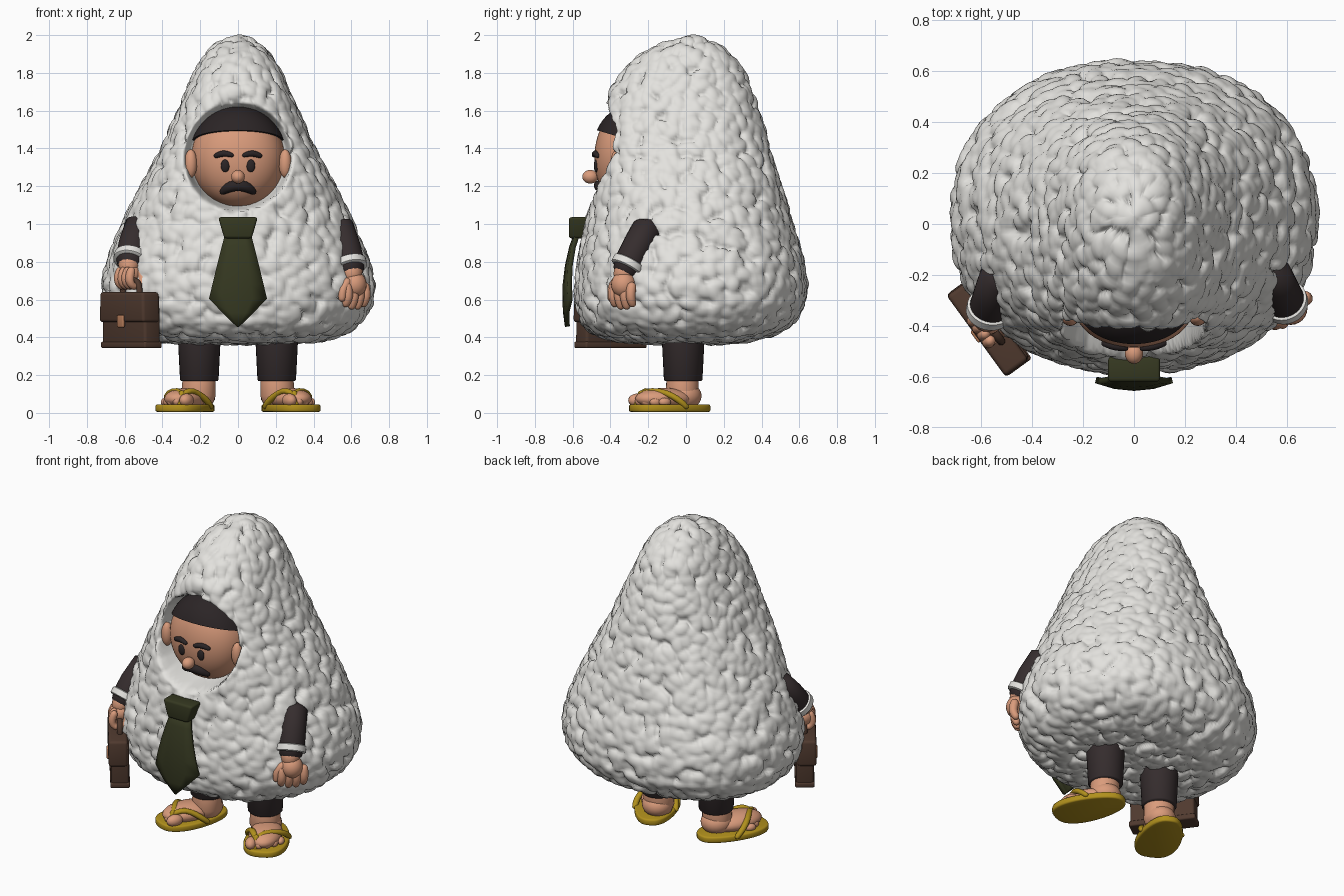
import bpy, bmesh, math, random
from mathutils import Vector, Matrix, kdtree

if "Cube" in bpy.data.objects:
    bpy.data.objects.remove(bpy.data.objects["Cube"])
random.seed(4)

def material(name, r, g, b):
    m = bpy.data.materials.new(name)
    m.diffuse_color = (r, g, b, 1)
    m.use_nodes = True
    m.node_tree.nodes["Principled BSDF"].inputs["Base Color"].default_value = m.diffuse_color
    return m

WHITE = material("rice_white", .77, .76, .73)
SKIN = material("skin", .70, .33, .20)
SUIT = material("suit_charcoal", .036, .026, .027)
HAIR = material("hair_black", .024, .018, .019)
TIE = material("tie_olive", .036, .040, .015)
LEATHER = material("leather_brown", .08, .042, .028)
CLASP = material("clasp_tan", .46, .20, .10)
SANDAL = material("sandal_yellow", .44, .28, .012)

def add(name, bm, mat, M=None, angle=50):
    bmesh.ops.recalc_face_normals(bm, faces=bm.faces)
    me = bpy.data.meshes.new(name)
    bm.to_mesh(me)
    bm.free()
    if M:
        me.transform(M)
        if M.determinant() < 0:
            me.flip_normals()
    me.materials.append(mat)
    me.shade_smooth()
    if angle:
        me.set_sharp_from_angle(angle=math.radians(angle))
    ob = bpy.data.objects.new(name, me)
    bpy.context.collection.objects.link(ob)
    return ob

def ball(name, loc, rad, mat, M=None, segs=24):
    bm = bmesh.new()
    bmesh.ops.create_uvsphere(bm, u_segments=segs, v_segments=segs // 2, radius=1)
    bm.transform(Matrix.Translation(loc) @ Matrix.Diagonal((*rad, 1)))
    return add(name, bm, mat, M, None)

def box(name, loc, size, mat, M=None, bevel=.012, top=1.0):
    bm = bmesh.new()
    bmesh.ops.create_cube(bm, size=1)
    for v in bm.verts:
        if v.co.z > 0:
            v.co.x *= top
    bm.transform(Matrix.Translation(loc) @ Matrix.Diagonal((*size, 1)))
    bmesh.ops.bevel(bm, geom=bm.edges[:], offset=bevel, segments=3, affect='EDGES', profile=.5)
    return add(name, bm, mat, M, 60)

def tube(name, pts, radii, mat, M=None, caps=True, segs=14, sub=0):
    """Swept round section; caps=True rounds off both ends."""
    pts = [Vector(p) for p in pts]
    radii = list(radii)
    if caps:
        for end in (0, -1):
            p, r = pts[end], radii[end]
            d = (p - pts[1 if end == 0 else -2]).normalized()
            for k in (35, 65, 86):
                a = math.radians(k)
                at = 0 if end == 0 else len(pts)
                pts.insert(at, p + d * r * math.sin(a))
                radii.insert(at, r * math.cos(a))
    bm, rings, n = bmesh.new(), [], None
    for i, p in enumerate(pts):
        t = (pts[min(i + 1, len(pts) - 1)] - pts[max(i - 1, 0)]).normalized()
        n = t.orthogonal() if n is None else n - t * n.dot(t)
        n.normalize()
        b = t.cross(n)
        rings.append([bm.verts.new(p + radii[i] * (n * math.cos(a) + b * math.sin(a)))
                      for a in (math.tau * j / segs for j in range(segs))])
    for r0, r1 in zip(rings, rings[1:]):
        for j in range(segs):
            bm.faces.new((r0[j], r0[j - 1], r1[j - 1], r1[j]))
    bm.faces.new(rings[0])
    bm.faces.new(rings[-1])
    ob = add(name, bm, mat, M, None if caps else 50)
    if sub:
        ob.modifiers.new("smooth", 'SUBSURF').levels = sub
    return ob

def power(c, e):
    return math.copysign(abs(c) ** e, c)

# Rice body: z, half width, front y, back y
PROFILE = [(1.99, .002, .03, .034), (1.977, .06, -.04, .10), (1.945, .118, -.14, .17),
           (1.9, .165, -.23, .23), (1.8, .225, -.335, .305), (1.7, .268, -.40, .345),
           (1.6, .312, -.425, .38), (1.4, .40, -.45, .44), (1.2, .51, -.49, .50),
           (1.0, .608, -.53, .56), (.8, .69, -.57, .62), (.68, .715, -.58, .636),
           (.58, .705, -.58, .63), (.48, .65, -.55, .57), (.42, .565, -.49, .47),
           (.385, .45, -.36, .34), (.372, .2, -.2, .2), (.372, .002, .0, .03)]
ROWS, COLS = 190, 290
dist = [0]
for p, q in zip(PROFILE, PROFILE[1:]):
    dist.append(dist[-1] + math.dist(p[:2], q[:2]))
bm, rings, k = bmesh.new(), [], 0
for i in range(ROWS + 1):
    s = dist[-1] * i / ROWS
    while k < len(PROFILE) - 2 and s > dist[k + 1]:
        k += 1
    f = (s - dist[k]) / (dist[k + 1] - dist[k])
    z, hx, yf, yb = (a + (b - a) * f for a, b in zip(PROFILE[k], PROFILE[k + 1]))
    ring = []
    for j in range(COLS):
        a = math.tau * j / COLS
        # section is squarer on the front around the face
        e = 2 / (2.2 + (.6 * max(0, 1 - abs(z - 1.4) / .4) * max(0, -math.sin(a)) ** .5))
        ring.append(bm.verts.new((hx * power(math.cos(a), e),
                                  (yf + yb) / 2 + (yb - yf) / 2 * power(math.sin(a), e), z)))
    rings.append(ring)
for r0, r1 in zip(rings, rings[1:]):
    for j in range(COLS):
        bm.faces.new((r0[j - 1], r0[j], r1[j], r1[j - 1]))
bm.faces.new(rings[0])
bm.faces.new(rings[-1])
bmesh.ops.recalc_face_normals(bm, faces=bm.faces)
bm.normal_update()
# scatter grains over the surface, each with its own direction, then raise them
cells = {}
for v in random.sample(bm.verts[:], 20000):
    cells.setdefault(tuple(round(c / .07) for c in v.co), v)
grains = []
tree = kdtree.KDTree(len(cells))
for i, v in enumerate(cells.values()):
    u = v.normal.orthogonal()
    u.rotate(Matrix.Rotation(random.uniform(0, math.tau), 3, v.normal))
    grains.append((v.co.copy(), u.normalized(), v.normal.cross(u).normalized(), random.uniform(0, .010)))
    tree.insert(v.co, i)
tree.balance()
moved = []
for v in bm.verts:
    h = 0
    for _, i, _ in tree.find_n(v.co, 7):
        c, u, w, lift = grains[i]
        d = v.co - c
        q = 1 - (d.dot(u) / .062) ** 2 - (d.dot(w) / .043) ** 2
        if q > 0:
            h = max(h, .028 * math.sqrt(q) + lift * min(1, q * 3))
    moved.append(v.co + v.normal * (h - .021))
for v, co in zip(bm.verts, moved):
    v.co = co
    # shallow hollow that closes against the head
    if co.y < 0:
        q = math.hypot(co.x / .27, (co.z - 1.355) / .27)
        f = max(0, min(1, (1.08 - q) / .16))
        f = f * f * (3 - 2 * f)
        v.co.y += (max(co.y, -.29) - co.y) * f
add("rice_body", bm, WHITE, None, None)

# Head, flattened towards the front
HC, HR, FLAT = Vector((0, -.2, 1.35)), Vector((.25, .285, .268)), .62
def face(x, z, out=0):
    q = 1 - (x / HR.x) ** 2 - ((z - HC.z) / HR.z) ** 2
    return Vector((x, HC.y - HR.y * max(q, 0) ** (FLAT / 2) - out, z))

def head_shell(grow):
    bm = bmesh.new()
    bmesh.ops.create_uvsphere(bm, u_segments=56, v_segments=36, radius=1)
    for v in bm.verts:
        v.co.y = power(v.co.y, FLAT)
    bm.transform(Matrix.Translation(HC) @ Matrix.Diagonal((*(HR * grow), 1)))
    return bm

add("head", head_shell(1), SKIN, None, None)
bm = head_shell(1.05)
cut = bmesh.ops.bisect_plane(bm, geom=bm.verts[:] + bm.edges[:] + bm.faces[:], dist=1e-5,
                             plane_co=(0, -.45, 1.49), plane_no=(0, .3, 1), clear_inner=True)
bmesh.ops.holes_fill(bm, edges=[e for e in cut['geom_cut'] if isinstance(e, bmesh.types.BMEdge)])
add("hair", bm, HAIR)
ball("nose", face(0, 1.25, .035), (.036, .042, .036), SKIN)
tube("moustache", [face(x, z, .004) for x, z in
     ((-.08, 1.172), (-.055, 1.193), (-.02, 1.204), (.02, 1.204), (.055, 1.193), (.08, 1.172))],
     (.018, .029, .031, .031, .029, .018), HAIR, sub=1)
for s in (-1, 1):
    ball("ear", (s * .25, -.365, 1.32), (.034, .035, .075), SKIN)
    ball("eye", face(s * .068, 1.308), (.023, .012, .034), HAIR)
    tube("eyebrow", [face(s * x, z, .004) for x, z in ((.035, 1.365), (.075, 1.378), (.115, 1.362))],
         (.013, .019, .014), HAIR, sub=1)

# Necktie
box("tie_knot", (0, -.57, .98), (.145, .1, .112), TIE, bevel=.014, top=1.45)
bm, rows = bmesh.new(), []
for z, w, y in ((.96, .062, -.575), (.88, .083, -.605), (.78, .108, -.628), (.68, .132, -.64),
                (.605, .15, -.642), (.53, .078, -.638), (.457, .003, -.628)):
    rows.append([bm.verts.new((w * c, y + .03 * (w * c / .15) ** 2, z)) for c in (-1, -.5, 0, .5, 1)])
for r0, r1 in zip(rows, rows[1:]):
    for j in range(4):
        bm.faces.new((r0[j], r0[j + 1], r1[j + 1], r1[j]))
mod = add("tie_blade", bm, TIE).modifiers.new("thickness", 'SOLIDIFY')
mod.thickness, mod.offset = .026, 0

# Arms: shoulder and wrist for each side
ARMS = ((Vector((.55, -.215, .955)), Vector((.592, -.305, .785))),
        (Vector((-.535, -.22, .965)), Vector((-.568, -.335, .82))))
for a, b in ARMS:
    d = (b - a).normalized()
    tube("sleeve", [a - Vector((a.x * .14, -.03, 0)), a, a.lerp(b, .5) + Vector((0, 0, .008)), b],
         (.082, .083, .079, .08), SUIT, segs=28)
    tube("cuff", [b + d * t for t in (-.02, -.015, .02, .025)], (.082, .09, .09, .082), WHITE,
         caps=False, segs=28)
    tube("wrist", [b, b + d * .05], (.055, .058), SKIN)

# Open hand
ball("open_palm", (.615, -.33, .68), (.066, .066, .07), SKIN)
for i in range(4):
    o = (i - 1.5) * .031
    p = Vector((.625 + o, -.335 + o, .665))
    tube("finger", [p, p + Vector((.008, -.008, -.05)), p + Vector((-.006, .004, -.102 + abs(o) * .4))],
         (.028, .027, .023), SKIN, sub=1)
tube("thumb", [(.575, -.375, .69), (.553, -.395, .655), (.551, -.395, .61)], (.027, .025, .022), SKIN, sub=1)

# Briefcase, built lengthwise on x and turned beside the body
BAG = Matrix.Translation((-.565, -.40, 0)) @ Matrix.Rotation(math.radians(-54), 4, 'Z')
box("briefcase", (0, 0, .485), (.39, .105, .28), LEATHER, BAG, .016, .97)
box("briefcase_flap", (0, -.012, .56), (.40, .112, .16), LEATHER, BAG, .016, .97)
box("briefcase_base", (0, 0, .36), (.40, .115, .035), LEATHER, BAG, .01)
box("clasp_tab", (0, -.068, .485), (.055, .018, .065), CLASP, BAG, .007)
tube("bag_handle", [(-.075, 0, .62), (-.072, 0, .68), (-.05, 0, .705), (.05, 0, .705), (.072, 0, .68),
     (.075, 0, .62)], [.017] * 6, LEATHER, BAG, sub=1)

# Gripping hand
ball("gripping_palm", (-.575, -.365, .735), (.065, .07, .06), SKIN)
for i in range(4):
    u = -.055 + i * .034
    tube("finger", [(u, -.035, .75), (u, -.052, .705), (u, -.03, .668), (u, .005, .672)],
         (.024, .026, .024, .02), SKIN, BAG, sub=1)
tube("thumb", [(.03, .045, .74), (.05, .045, .70), (.045, .02, .67)], (.026, .024, .02), SKIN, BAG, sub=1)

# Legs, feet and sandals
for s in (-1, 1):
    tube("trouser_leg", [(s * .205, -.015, z) for z in (.168, .175, .45)], (.096, .102, .116), SUIT,
         caps=False, segs=32)
    F = Matrix.Translation((s * .27, -.083, 0)) @ Matrix.Rotation(math.radians(25 * s), 4, 'Z') \
        @ Matrix.Diagonal((s * 1.15, 1.09, 1, 1))
    # sole outline: wider at the toes
    bm = bmesh.new()
    outline = []
    for j in range(40):
        a = math.tau * j / 40
        y = -.205 * math.sin(a)
        outline.append(bm.verts.new(((.112 - .09 * y) * power(math.cos(a), .75), y, .005)))
    top = bmesh.ops.extrude_face_region(bm, geom=[bm.faces.new(outline)])['geom']
    bmesh.ops.translate(bm, verts=[v for v in top if isinstance(v, bmesh.types.BMVert)], vec=(0, 0, .04))
    rim = [e for e in bm.edges if abs(e.verts[0].co.z - e.verts[1].co.z) < .001]
    bmesh.ops.bevel(bm, geom=rim, offset=.009, segments=2, affect='EDGES', profile=.5)
    add("sandal_sole", bm, SANDAL, F)
    ball("heel", (-.02, .08, .09), (.08, .09, .075), SKIN, F)
    tube("ankle", [(-.025, .075, .09), (-.027, .08, .2)], (.08, .077), SKIN, F, segs=24)
    ball("foot", (-.005, -.03, .075), (.085, .15, .057), SKIN, F)
    for i, r in enumerate((.036, .029, .027, .025, .023)):
        x = (-.062, -.018, .019, .051, .079)[i]
        ball("toe", (x, -.145 + .0048 * i * i, .04 + r * .75), (r * .85, r * 1.35, r), SKIN, F, 16)
    for e in (-1, 1):
        tube("sandal_strap", [(-.035, -.14, .095), (-.03 + e * .03, -.105, .122), (e * .072, -.055, .108),
             (e * .103, -.005, .07), (e * .105, .03, .035)], (.015, .017, .017, .017, .016), SANDAL, F, sub=1)
    tube("sandal_post", [(-.037, -.165, .035), (-.035, -.14, .105)], (.013, .014), SANDAL, F)
